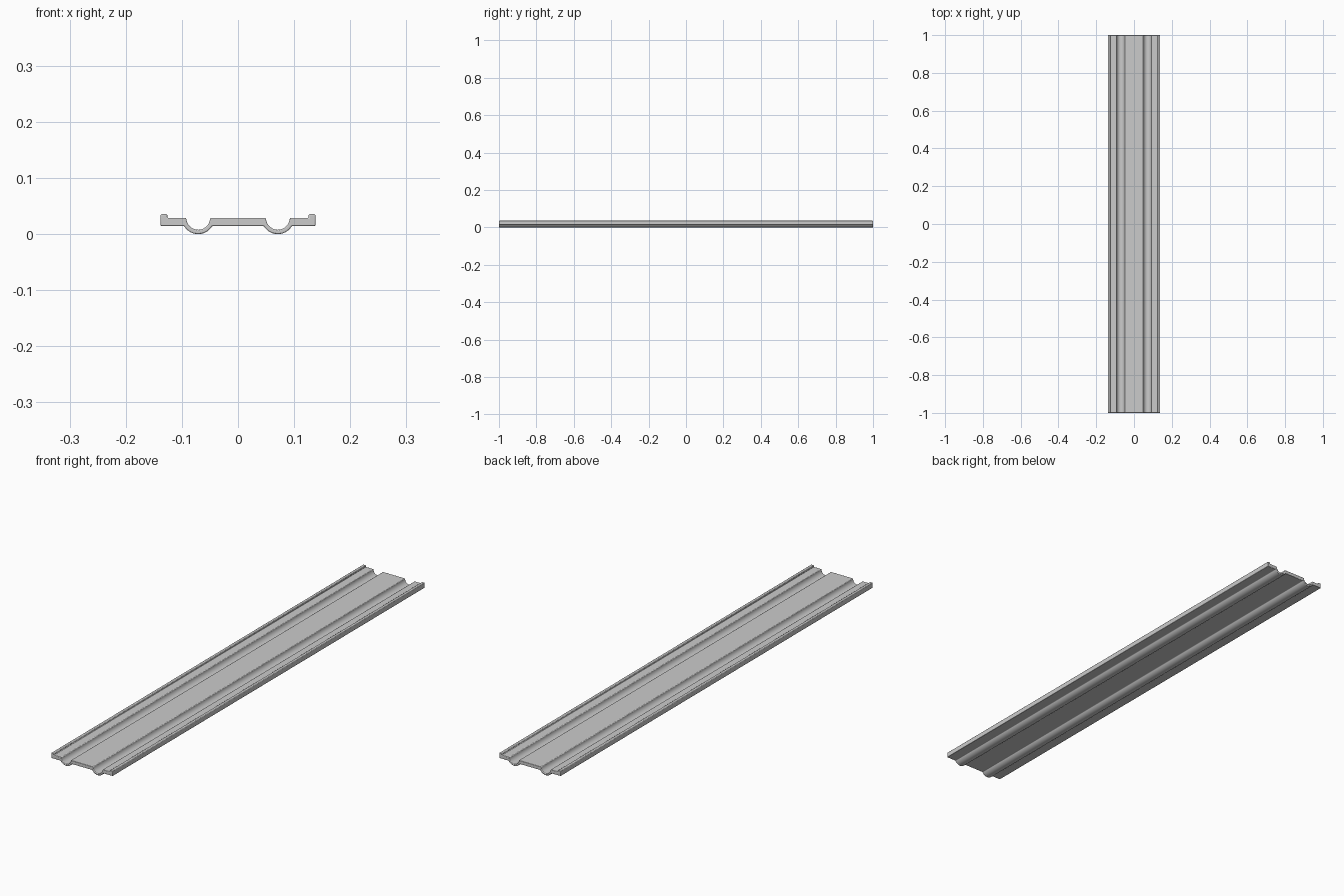
import bpy, bmesh, math

if "Cube" in bpy.data.objects:
    bpy.data.objects.remove(bpy.data.objects["Cube"])

EDGE, LIP_IN = 0.138, 0.126             # outer edge, inner side of the lip
TOP, LIP_TOP, BOTTOM = 0.0295, 0.036, 0.015
CHANNEL_X, R_IN, R_OUT = 0.071, 0.0213, 0.0290
SEGMENTS = 14


def arc(radius, start, end):
    """Lower arc of the right-hand channel, angles in radians."""
    return [(CHANNEL_X + radius * math.cos(start + (end - start) * i / SEGMENTS),
             TOP + radius * math.sin(start + (end - start) * i / SEGMENTS))
            for i in range(SEGMENTS + 1)]


# Right half of the cross-section: top from the middle outwards, bottom back inwards
dip = math.asin((TOP - BOTTOM) / R_OUT)
half = arc(R_IN, -math.pi, 0)
half += [(LIP_IN, TOP), (LIP_IN, LIP_TOP), (EDGE, LIP_TOP), (EDGE, BOTTOM)]
half += arc(R_OUT, -dip, dip - math.pi)
profile = half + [(-x, z) for x, z in reversed(half)]

# Long plank extruded from the profile
bm = bmesh.new()
face = bm.faces.new([bm.verts.new((x, -1, z)) for x, z in profile])
moved = bmesh.ops.extrude_face_region(bm, geom=[face])["geom"]
bmesh.ops.translate(bm, vec=(0, 2, 0),
                    verts=[v for v in moved if isinstance(v, bmesh.types.BMVert)])
bmesh.ops.recalc_face_normals(bm, faces=bm.faces)

# Rest the channels exactly on the ground
low = min(v.co.z for v in bm.verts)
bmesh.ops.translate(bm, vec=(0, 0, -low), verts=bm.verts)
mesh = bpy.data.meshes.new("grooved_plank")
bm.to_mesh(mesh)
bm.free()
plank = bpy.data.objects.new("grooved_plank", mesh)
bpy.context.collection.objects.link(plank)

# Small rounded edges
bevel = plank.modifiers.new("edge_bevel", "BEVEL")
bevel.width = 0.002
bevel.segments = 2
bevel.limit_method = "ANGLE"
bevel.angle_limit = math.radians(30)

bpy.context.view_layer.objects.active = plank
plank.select_set(True)
bpy.ops.object.shade_smooth_by_angle(angle=math.radians(35))
